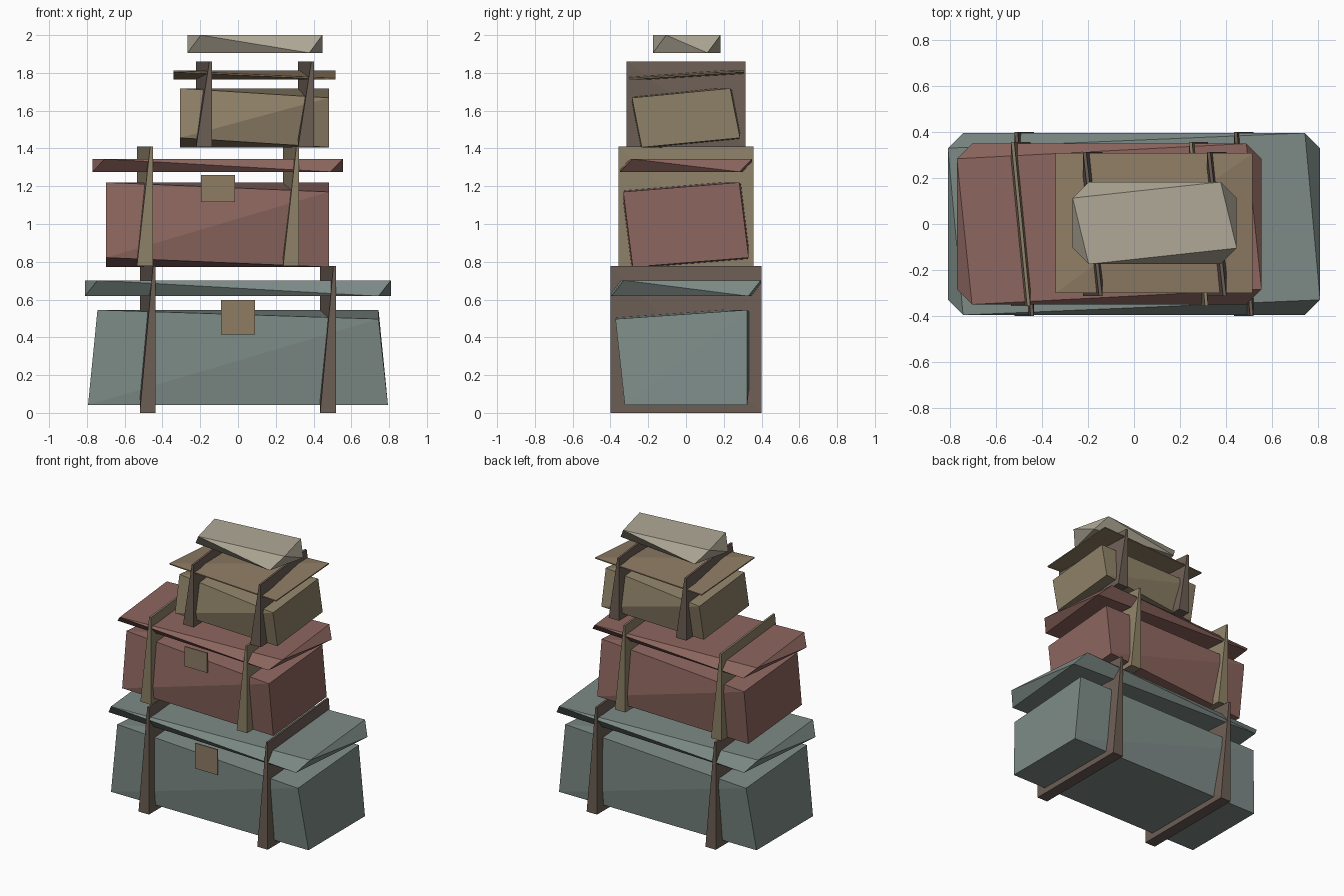
import bpy
import bmesh
from mathutils import Vector

if "Cube" in bpy.data.objects:
    bpy.data.objects.remove(bpy.data.objects["Cube"], do_unlink=True)


def material(name, rgb):
    linear = [((c / 255 + 0.055) / 1.055) ** 2.4 for c in rgb] + [1.0]
    m = bpy.data.materials.new(name)
    m.use_nodes = True
    m.diffuse_color = linear
    m.node_tree.nodes["Principled BSDF"].inputs["Base Color"].default_value = linear
    return m


slate = material("slate blue leather", (125, 139, 135))
maroon = material("faded red leather", (141, 102, 95))
olive = material("olive tan leather", (142, 129, 103))
tan = material("warm tan leather", (142, 124, 100))
brown = material("dark brown strap", (108, 94, 85))
cream = material("cream paper", (176, 169, 151))


def block(name, mat, center, half, warp):
    """Box whose corners are moved by warp(sx, sy, sz), closed with flat facets."""
    bm = bmesh.new()
    for sx in (-1, 1):
        for sy in (-1, 1):
            for sz in (-1, 1):
                corner = Vector((sx * half[0], sy * half[1], sz * half[2]))
                bm.verts.new(corner + Vector(warp(sx, sy, sz)))
    bmesh.ops.convex_hull(bm, input=bm.verts[:])
    bmesh.ops.dissolve_limit(bm, angle_limit=0.002, verts=bm.verts[:], edges=bm.edges[:])
    bmesh.ops.recalc_face_normals(bm, faces=bm.faces[:])
    mesh = bpy.data.meshes.new(name)
    bm.to_mesh(mesh)
    bm.free()
    mesh.materials.append(mat)
    ob = bpy.data.objects.new(name, mesh)
    ob.location = center
    bpy.context.collection.objects.link(ob)
    return ob


def twist_upright(d):
    # top turned one way, bottom the other
    return lambda sx, sy, sz: (-sy * sz * d, sx * sz * d, 0)


def twist_lengthwise(dy, dz):
    # the two ends turned opposite ways
    return lambda sx, sy, sz: (0, -sx * sz * dy, sx * sy * dz)


def plain(sx, sy, sz):
    return (0, 0, 0)


def large_case_warp(sx, sy, sz):
    # tapered top with two opposite corners pushed outward and down
    if sz < 0:
        return (0, 0, 0)
    low = sx * sy < 0
    return (-sx * 0.05, sy * 0.05 * low, -0.048 * low)


def strap_warp(sx, sy, sz):
    # top edge narrows to a diagonal strip
    return (-sx * 0.07 if sz > 0 and sx == sy else 0, 0, 0)


# Cases
block("large_case", slate, (0, 0, 0.293), (0.794, 0.324, 0.252), large_case_warp)
block("middle_case", maroon, (-0.109, 0, 0.996), (0.59, 0.307, 0.199),
      twist_lengthwise(0.025, 0.025))
block("small_case", olive, (0.087, 0, 1.562), (0.394, 0.26, 0.131),
      twist_lengthwise(0.026, 0.025))

# Lids
block("large_lid", slate, (0, 0, 0.66), (0.777, 0.363, 0.042), twist_upright(0.033))
block("middle_lid", maroon, (-0.108, 0, 1.31), (0.63, 0.317, 0.034), twist_upright(0.033))
block("small_lid", tan, (0.087, 0.004, 1.788), (0.429, 0.304, 0.004),
      twist_lengthwise(0, 0.02))

# Folded bundle on top
block("top_bundle", cream, (0.09, 0.004, 1.953), (0.322, 0.144, 0.047), twist_upright(0.035))

# Straps: two around each case
for size, mat, xs, depth, low, high in (
        ("large", brown, (-0.478, 0.477), 0.4, 0, 0.778),
        ("middle", olive, (-0.493, 0.281), 0.357, 0.778, 1.41),
        ("small", brown, (-0.18, 0.36), 0.314, 1.407, 1.86)):
    for side, x in zip(("right", "left"), xs):
        block(f"{size}_{side}_strap", mat, (x, 0, (low + high) / 2),
              (0.042, depth, (high - low) / 2), strap_warp)

# Clasps on the front
block("large_clasp", tan, (0, -0.36, 0.506), (0.09, 0.004, 0.092), plain)
block("middle_clasp", tan, (-0.106, -0.328, 1.188), (0.09, 0.004, 0.072), plain)
